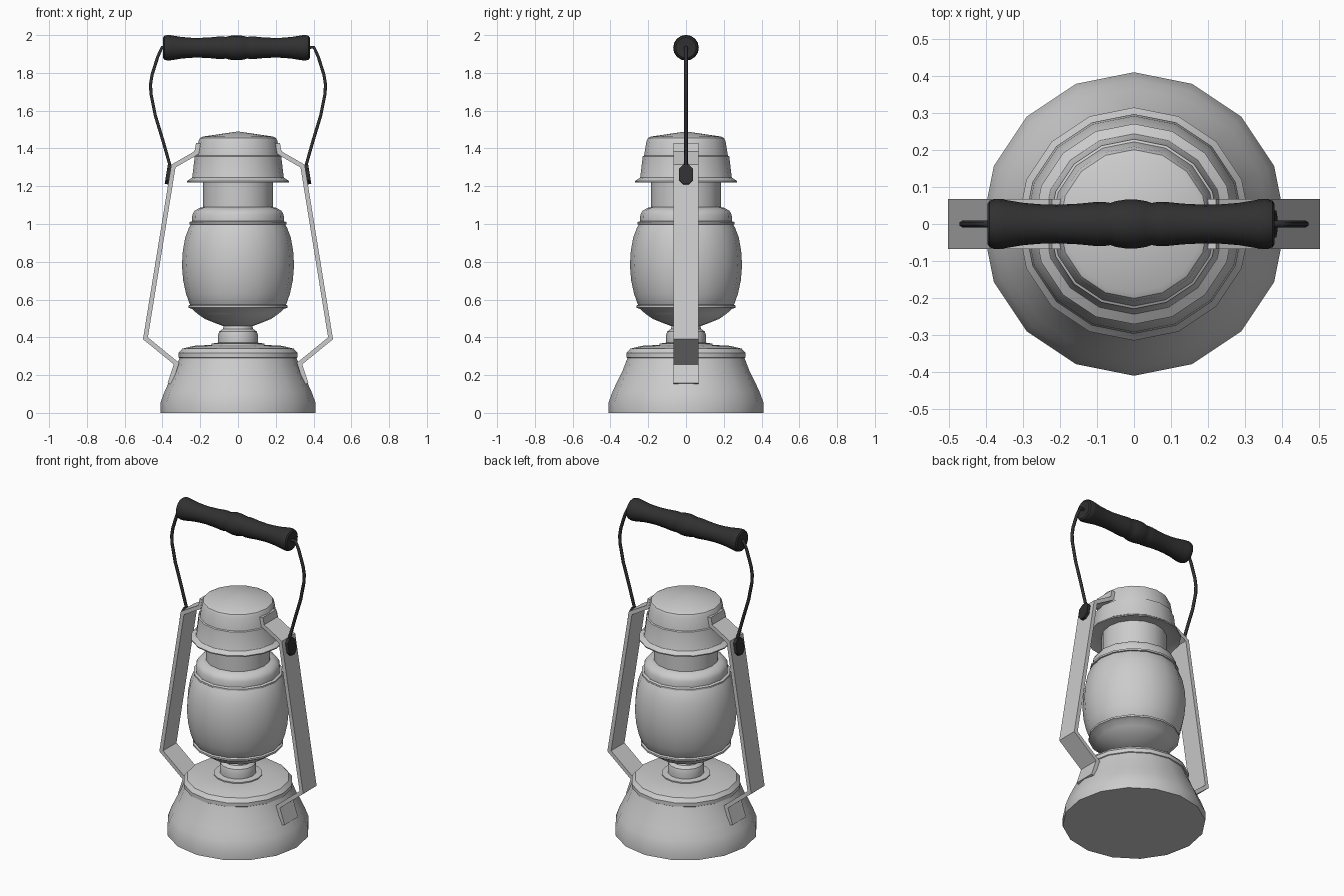
import bpy, bmesh, math
from mathutils import Matrix, Vector

if "Cube" in bpy.data.objects:
    bpy.data.objects.remove(bpy.data.objects["Cube"])

dark = bpy.data.materials.new("dark_metal")
dark.diffuse_color = (0.03, 0.03, 0.03, 1)
dark.use_nodes = True
dark.node_tree.nodes["Principled BSDF"].inputs["Base Color"].default_value = dark.diffuse_color


def finish(bm, name, mat=None, smooth=True):
    bmesh.ops.recalc_face_normals(bm, faces=bm.faces)
    me = bpy.data.meshes.new(name)
    bm.to_mesh(me)
    bm.free()
    ob = bpy.data.objects.new(name, me)
    bpy.context.collection.objects.link(ob)
    if mat:
        me.materials.append(mat)
    if smooth:
        bpy.ops.object.select_all(action='DESELECT')
        ob.select_set(True)
        bpy.context.view_layer.objects.active = ob
        bpy.ops.object.shade_smooth_by_angle(angle=math.radians(32))
    return ob


def lathe(name, profile, sides=16, mat=None, matrix=None):
    """Revolve (radius, height) points around z, capping both ends."""
    bm = bmesh.new()
    rings = []
    for r, z in profile:
        rings.append([bm.verts.new((r * math.cos(2 * math.pi * i / sides),
                                    r * math.sin(2 * math.pi * i / sides), z))
                      for i in range(sides)])
    for a, b in zip(rings, rings[1:]):
        for i in range(sides):
            j = (i + 1) % sides
            bm.faces.new((a[i], a[j], b[j], b[i]))
    bm.faces.new(rings[0][::-1])
    bm.faces.new(rings[-1])
    bmesh.ops.remove_doubles(bm, verts=bm.verts, dist=1e-4)
    if matrix:
        bm.transform(matrix)
    return finish(bm, name, mat)


# Fuel tank base
lathe("base", [(0.41, 0), (0.41, 0.055), (0.39, 0.11), (0.365, 0.165), (0.335, 0.225),
               (0.31, 0.29), (0.315, 0.293), (0.315, 0.317), (0.303, 0.33),
               (0.295, 0.34), (0.235, 0.355), (0.14, 0.36)])

# Burner stem with collar
lathe("burner_stem", [(0.14, 0.35), (0.14, 0.367), (0.118, 0.37), (0.105, 0.372), (0.106, 0.41),
                      (0.1, 0.43), (0.08, 0.445), (0.074, 0.47)])

# Cup, globe and upper collar
lathe("globe_cup", [(0.07, 0.457), (0.12, 0.475), (0.175, 0.497), (0.215, 0.525),
                    (0.243, 0.55), (0.262, 0.557), (0.262, 0.568), (0.25, 0.575)])
lathe("globe", [(0.24, 0.555), (0.257, 0.58), (0.275, 0.63), (0.29, 0.7), (0.297, 0.78),
                (0.292, 0.86), (0.279, 0.93), (0.26, 0.98), (0.245, 1.005)])
lathe("globe_collar", [(0.24, 0.995), (0.257, 0.999), (0.257, 1.01), (0.243, 1.015),
                       (0.242, 1.05), (0.23, 1.07), (0.205, 1.085), (0.18, 1.09)])

# Chimney neck and hood
lathe("chimney_neck", [(0.186, 1.07), (0.186, 1.24)])
lathe("hood", [(0.18, 1.235), (0.235, 1.232), (0.27, 1.22), (0.271, 1.227), (0.244, 1.245),
               (0.242, 1.25), (0.229, 1.358), (0.222, 1.362), (0.209, 1.44), (0.201, 1.455),
               (0.185, 1.463), (0, 1.49)])

# Bent side straps, mirrored left to right
path = [(0.222, 1.43), (0.23, 1.385), (0.353, 1.314), (0.503, 0.39), (0.34, 0.257), (0.373, 0.158)]
bm = bmesh.new()
rows = [[bm.verts.new((x, s * 0.067, z)) for s in (-1, 1)] for x, z in path]
for a, b in zip(rows, rows[1:]):
    bm.faces.new((a[0], b[0], b[1], a[1]))
for f in bm.faces:
    f.normal_update()
me = bpy.data.meshes.new("side_straps")
bm.to_mesh(me)
bm.free()
straps = bpy.data.objects.new("side_straps", me)
bpy.context.collection.objects.link(straps)
sol = straps.modifiers.new("thickness", 'SOLIDIFY')
sol.thickness = 0.024
sol.offset = -1
sol.use_even_offset = True
straps.modifiers.new("mirror", 'MIRROR')

# Turned grip across the top
grip = [(0.012, 0.385), (0.054, 0.388), (0.063, 0.382), (0.068, 0.365), (0.066, 0.345),
        (0.057, 0.29), (0.053, 0.24), (0.052, 0.2), (0.055, 0.14), (0.059, 0.1),
        (0.06, 0.075), (0.057, 0.056), (0.062, 0.04), (0.066, 0.015)]
grip = grip + [(r, -h) for r, h in reversed(grip)]
lathe("handle_grip", grip, 16, dark,
      Matrix.Translation((-0.008, 0, 1.933)) @ Matrix.Rotation(math.pi / 2, 4, 'Y'))

# Bail wires and pivot plates
wire = [(0.34, 1.935), (0.402, 1.935), (0.425, 1.885), (0.455, 1.79), (0.463, 1.74), (0.461, 1.69),
        (0.438, 1.575), (0.4, 1.45), (0.36, 1.31), (0.368, 1.26)]
plate = [(0.052, 0.015), (0.03, 0.037), (-0.03, 0.037), (-0.052, 0.015)]
plate = plate + [(x, -y) for x, y in reversed(plate)]
for side, s in (("right", 1), ("left", -1)):
    cu = bpy.data.curves.new("bail_wire_" + side, 'CURVE')
    cu.dimensions = '3D'
    cu.bevel_depth = 0.0095
    cu.bevel_resolution = 1
    cu.use_fill_caps = True
    sp = cu.splines.new('POLY')
    sp.points.add(len(wire) - 1)
    for p, (x, z) in zip(sp.points, wire):
        p.co = (s * x, 0, z, 1)
    cu.materials.append(dark)
    bpy.context.collection.objects.link(bpy.data.objects.new("bail_wire_" + side, cu))

    bm = bmesh.new()
    face = bm.faces.new([bm.verts.new((x, y, -0.012)) for x, y in plate])
    ext = bmesh.ops.extrude_face_region(bm, geom=[face])
    top = [v for v in ext["geom"] if isinstance(v, bmesh.types.BMVert)]
    bmesh.ops.translate(bm, verts=top, vec=Vector((0, 0, 0.024)))
    bm.transform(Matrix.Translation((s * 0.368, 0, 1.262))
                 @ Matrix.Rotation(s * math.radians(80.8), 4, 'Y'))
    finish(bm, "bail_pivot_" + side, dark, smooth=False)
